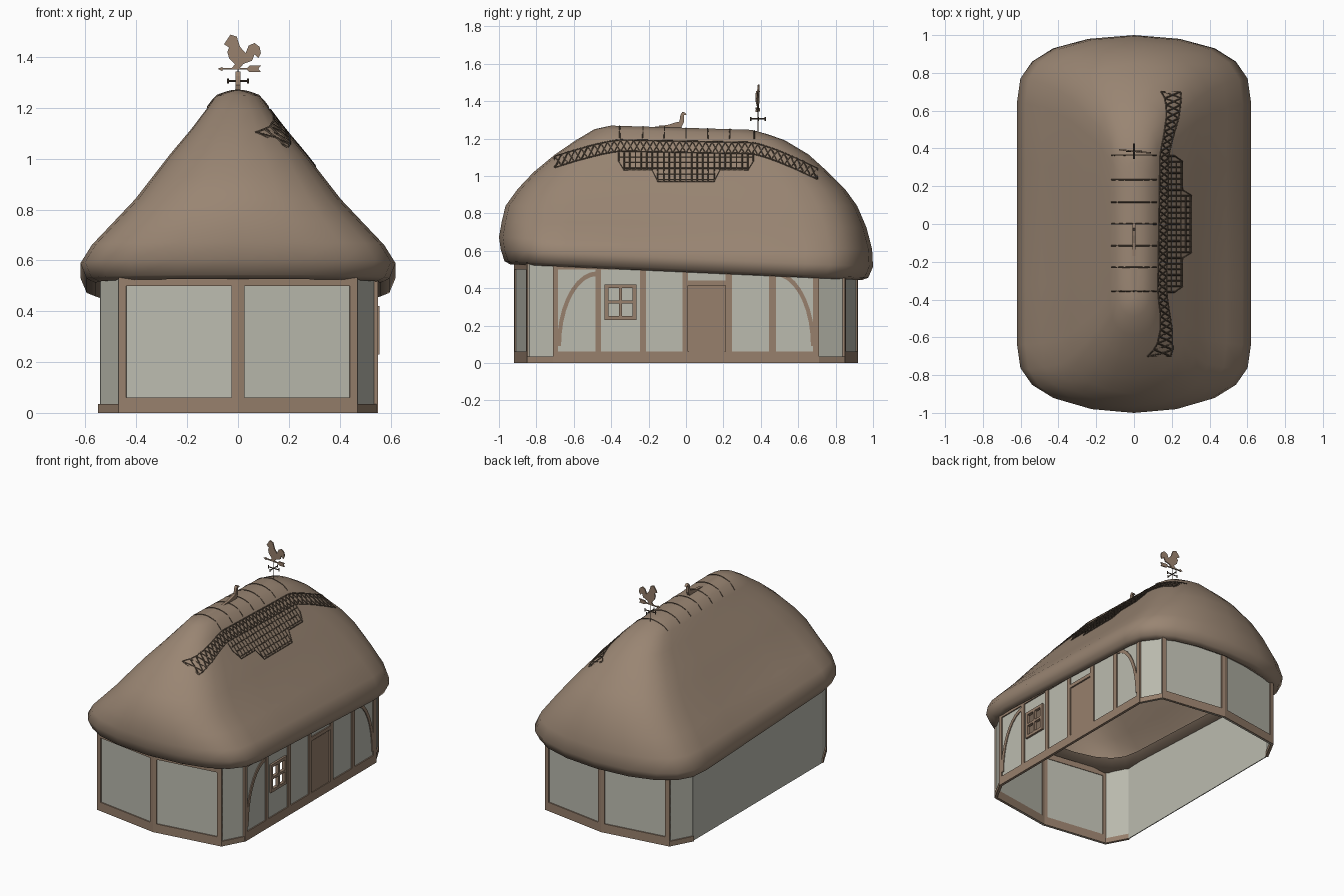
import bpy, bmesh, math
from mathutils import Vector
from mathutils.bvhtree import BVHTree

cube = bpy.data.objects.get("Cube")
if cube:
    bpy.data.objects.remove(cube, do_unlink=True)


def material(name, rgb):
    m = bpy.data.materials.new(name)
    m.use_nodes = True
    m.diffuse_color = (*rgb, 1)
    m.node_tree.nodes["Principled BSDF"].inputs["Base Color"].default_value = (*rgb, 1)
    return m


THATCH = material("thatch_brown", (0.32, 0.235, 0.17))
TIMBER = material("timber_brown", (0.31, 0.215, 0.15))
PLASTER = material("plaster_grey", (0.50, 0.50, 0.43))
DARK = material("dark_twig", (0.09, 0.065, 0.045))


def link(name, data, mat):
    data.materials.append(mat)
    ob = bpy.data.objects.new(name, data)
    bpy.context.collection.objects.link(ob)
    return ob


def build(name, mat, prisms):
    """Each prism: (frame, outline points, inner depth, outer depth)."""
    bm = bmesh.new()
    for frame, pts, d0, d1 in prisms:
        a = [bm.verts.new(frame(u, z, d0)) for u, z in pts]
        b = [bm.verts.new(frame(u, z, d1)) for u, z in pts]
        bm.faces.new(a[::-1])
        bm.faces.new(b)
        for i in range(len(pts)):
            j = (i + 1) % len(pts)
            bm.faces.new((a[i], a[j], b[j], b[i]))
    bmesh.ops.recalc_face_normals(bm, faces=bm.faces)
    me = bpy.data.meshes.new(name)
    bm.to_mesh(me)
    bm.free()
    return link(name, me, mat)


def rods(name, mat, paths, radius):
    cu = bpy.data.curves.new(name, "CURVE")
    cu.dimensions = "3D"
    cu.bevel_depth = radius
    cu.bevel_resolution = 0
    for path in paths:
        sp = cu.splines.new("POLY")
        sp.points.add(len(path) - 1)
        for p, co in zip(sp.points, path):
            p.co = (*co, 1)
    return link(name, cu, mat)


def rect(u0, u1, z0, z1):
    return [(u0, z0), (u1, z0), (u1, z1), (u0, z1)]


def wall_frame(p, q):
    p, q = Vector(p), Vector(q)
    t = (q - p).normalized()
    n = Vector((t.y, -t.x))
    return (lambda u, z, d: (*(p + t * u + n * d), z)), (q - p).length


# Thatched roof: rings of (height, half width, front length, back length)
quarter = [(1, 0), (1, .32), (1, .64), (.97, .77), (.87, .86), (.69, .93), (.39, .98), (0, 1)]
left_half = [(x, -y) for x, y in quarter[:0:-1]] + quarter
outline = left_half + [(-x, y) for x, y in left_half[-2:0:-1]]
rings = [(.54, .48, .84, .84), (.485, .56, .94, .94), (.5, .595, .97, .975),
         (.56, .62, .99, 1), (.64, .575, 1, .995), (.74, .49, .985, .965),
         (.84, .405, .965, .915), (.93, .335, .9, .85), (1.02, .265, .815, .76),
         (1.115, .185, .7, .655), (1.19, .128, .59, .53), (1.235, .088, .49, .44),
         (1.25, .05, .43, .38), (1.257, .02, .4, .35)]
bm = bmesh.new()
previous = None
for z, w, front, back in rings:
    tilt = .045 * min(1, max(0, (.84 - z) / .28)) + (.03 if z > 1.19 else 0)
    ring = []
    for cx, cy in outline:
        y = cy * (front if cy < 0 else back)
        ring.append(bm.verts.new((cx * w, y, z - tilt * y)))
    if previous:
        for i in range(len(ring)):
            j = (i + 1) % len(ring)
            bm.faces.new((previous[i], previous[j], ring[j], ring[i]))
    previous = ring
bm.faces.new(previous)
bmesh.ops.recalc_face_normals(bm, faces=bm.faces)
for f in bm.faces:
    f.smooth = True
surface = BVHTree.FromBMesh(bm)
mesh = bpy.data.meshes.new("thatched_roof")
bm.to_mesh(mesh)
bm.free()
link("thatched_roof", mesh, THATCH)


def on_slope(y, z):
    hit = surface.ray_cast(Vector((2, y, z)), Vector((-1, 0, 0)))[0]
    return hit or surface.find_nearest(Vector((.15, y, z)))[0]


def on_top(x, y):
    return surface.ray_cast(Vector((x, y, 2)), Vector((0, 0, -1)))[0]


# Walls: ten-sided plan, bowed at both ends, cut at the corners
TOP = .54
half = [(0, -.92), (.47, -.85), (.55, -.70), (.55, .70), (.47, .85), (0, .92)]
plan = half + [(-x, y) for x, y in half[-2:0:-1]]
plaster, timber = [], []
SKIN, BEAM = (-.014, -.008), (-.018, 0)
for i, p in enumerate(plan):
    q = plan[(i + 1) % len(plan)]
    frame, length = wall_frame(p, q)
    if i == 2:                       # long door side, handled below
        continue
    plaster.append((frame, rect(0, length, 0, TOP), *SKIN))
    if i in (0, 4, 5, 9):            # end walls: sill, rail, centre and corner posts
        middle_first = p[0] == 0
        a, b = (.025, .03) if middle_first else (.03, .025)
        for r in (rect(0, length, 0, .06), rect(0, length, .5, TOP),
                  rect(0, a, .06, .5), rect(length - b, length, .06, .5)):
            timber.append((frame, r, *BEAM))
    elif i != 7:                     # corner walls: low sill
        timber.append((frame, rect(0, length, 0, .035), *BEAM))

# Door side: posts, sill, rail and panels, with an open window
side = lambda u, z, d: (.55 + d, u, z)
posts = [(-.71, -.685), (-.485, -.455), (-.245, -.215), (-.02, .01),
         (.212, .245), (.445, .48), (.68, .71)]
timber += [(side, rect(a, b, .06, .5), *BEAM) for a, b in posts]
timber += [(side, rect(-.71, .71, 0, .06), *BEAM), (side, rect(-.71, .71, .5, TOP), *BEAM),
           (side, rect(.01, .212, .415, .44), *BEAM)]
W = (-.435, -.265, .23, .42)
for k, ((_, a), (b, _)) in enumerate(zip(posts, posts[1:])):
    if k == 1:
        cells = [rect(a, W[0], .06, .5), rect(W[1], b, .06, .5),
                 rect(W[0], W[1], .06, W[2]), rect(W[0], W[1], W[3], .5)]
    else:
        cells = [rect(a, b, .44 if k == 3 else .06, .5)]
    plaster += [(side, c, *SKIN) for c in cells]

# Curved braces at both ends of the door side
arc = [math.radians(a) for a in range(0, 91, 10)]
brace = [(-.69 + .215 * (1 - math.cos(t)), .09 + .4 * math.sin(t)) for t in arc]
brace += [(-.668 + .193 * (1 - math.cos(t)), .09 + .375 * math.sin(t)) for t in arc[::-1]]
for s in (1, -1):
    timber.append((side, [(s * u, z) for u, z in brace], -.016, -.002))

build("plaster_walls", PLASTER, plaster)
build("timber_frame", TIMBER, timber)
build("door", TIMBER, [(side, rect(.015, .207, .045, .41), -.016, -.005),
                       (side, rect(.01, .212, .04, .415), -.018, -.012)])

# Window frame with crossing bars
y0, y1, z0, z1 = W
ym, zm, e = (y0 + y1) / 2, (z0 + z1) / 2, .02
bars = [rect(y0, y0 + e, z0, z1), rect(y1 - e, y1, z0, z1), rect(y0, y1, z0, z0 + e),
        rect(y0, y1, z1 - e, z1), rect(ym - .008, ym + .008, z0, z1),
        rect(y0, y1, zm - .008, zm + .008)]
build("window_frame", TIMBER, [(side, b, -.016, .006) for b in bars])

# Hoops over the ridge
hoops = [[on_top(x * .02, y) for x in range(-6, 7)] for y in (-.355, -.23, -.115, 0, .115, .235, .365)]
rods("ridge_hoops", DARK, hoops, .004)


# Lattice band along the door-side slope
def band(y, drop):
    bend = max(0, (abs(y) - .35) / .35) ** 1.3
    return on_slope(y, 1.185 - .02 * y - (.13 if y > 0 else .095) * bend - drop)


steps = [-.7 + i * .035 for i in range(41)]
paths = [[band(y, d) for y in steps] for d in (0, .06)]
for i in range(len(steps) - 1):
    for d in (0, .06):
        paths.append([band(steps[i], d), band((steps[i] + steps[i + 1]) / 2, .03),
                      band(steps[i + 1], .06 - d)])
for s in (-.7, .7):
    paths.append([band(s, 0), band(s, .06)])
rods("lattice_band", DARK, paths, .0045)


# Hanging net below the band, stepped at its lower edge
def net_bottom(y):
    y = abs(y)
    return .97 if y < .16 else 1.03 if y < .34 else 1.08


columns = [i * .03 for i in range(-12, 13)]
paths = [[on_slope(y, net_bottom(y) + t * (1.125 - net_bottom(y)) / 4) for t in range(5)]
         for y in columns]
for k in range(5):
    z = .98 + k * .03
    row = [y for y in columns if net_bottom(y) <= z]
    paths.append([on_slope(y, z) for y in row])
paths.append([on_slope(y, net_bottom(y)) for y in columns])
rods("hanging_net", DARK, paths, .004)

# Long-tailed bird on the ridge
bird = [(-.17, 1.266), (-.1, 1.272), (-.06, 1.285), (-.035, 1.29), (-.03, 1.325), (-.02, 1.342),
        (-.008, 1.34), (.005, 1.328), (-.012, 1.325), (-.012, 1.285), (-.025, 1.26), (-.06, 1.252),
        (-.1, 1.258)]
build("ridge_bird", TIMBER, [(lambda u, z, d: (d, u, z), bird, -.009, .009)])

# Weathervane: rooster, arrow, compass cross and a thin rod
vane = lambda u, z, d: (u, .385 - .1 * u + d, z)
rooster = [(-.055, 1.45), (-.045, 1.465), (-.03, 1.488), (-.005, 1.48), (.008, 1.44), (.03, 1.415),
           (.042, 1.445), (.065, 1.455), (.085, 1.44), (.09, 1.415), (.08, 1.395), (.065, 1.41),
           (.055, 1.385), (.022, 1.373), (.005, 1.355), (-.025, 1.355), (-.012, 1.372),
           (-.035, 1.395), (-.042, 1.42), (-.035, 1.437)]
arrow = [(-.08, 1.353), (-.06, 1.362), (-.06, 1.356), (.035, 1.356), (.045, 1.366), (.09, 1.366),
         (.08, 1.353), (.09, 1.341), (.045, 1.341), (.035, 1.35), (-.06, 1.35), (-.06, 1.344)]
build("vane_rooster", TIMBER, [(vane, rooster, -.004, .004)])
build("vane_arrow", TIMBER, [(vane, arrow, -.004, .004)])
hub = Vector((0, .385, 1.305))
cross = []
for axis in (Vector((1, 0, 0)), Vector((0, 1, 0))):
    cross.append([hub - axis * .042, hub + axis * .042])
    for s in (-.04, .04):
        cross.append([hub + axis * s - Vector((0, 0, .01)), hub + axis * s + Vector((0, 0, .01))])
rods("compass_cross", DARK, cross, .004)
rods("vane_rod", DARK, [[(0, .385, 1.22), (0, .385, 1.36)]], .0025)
